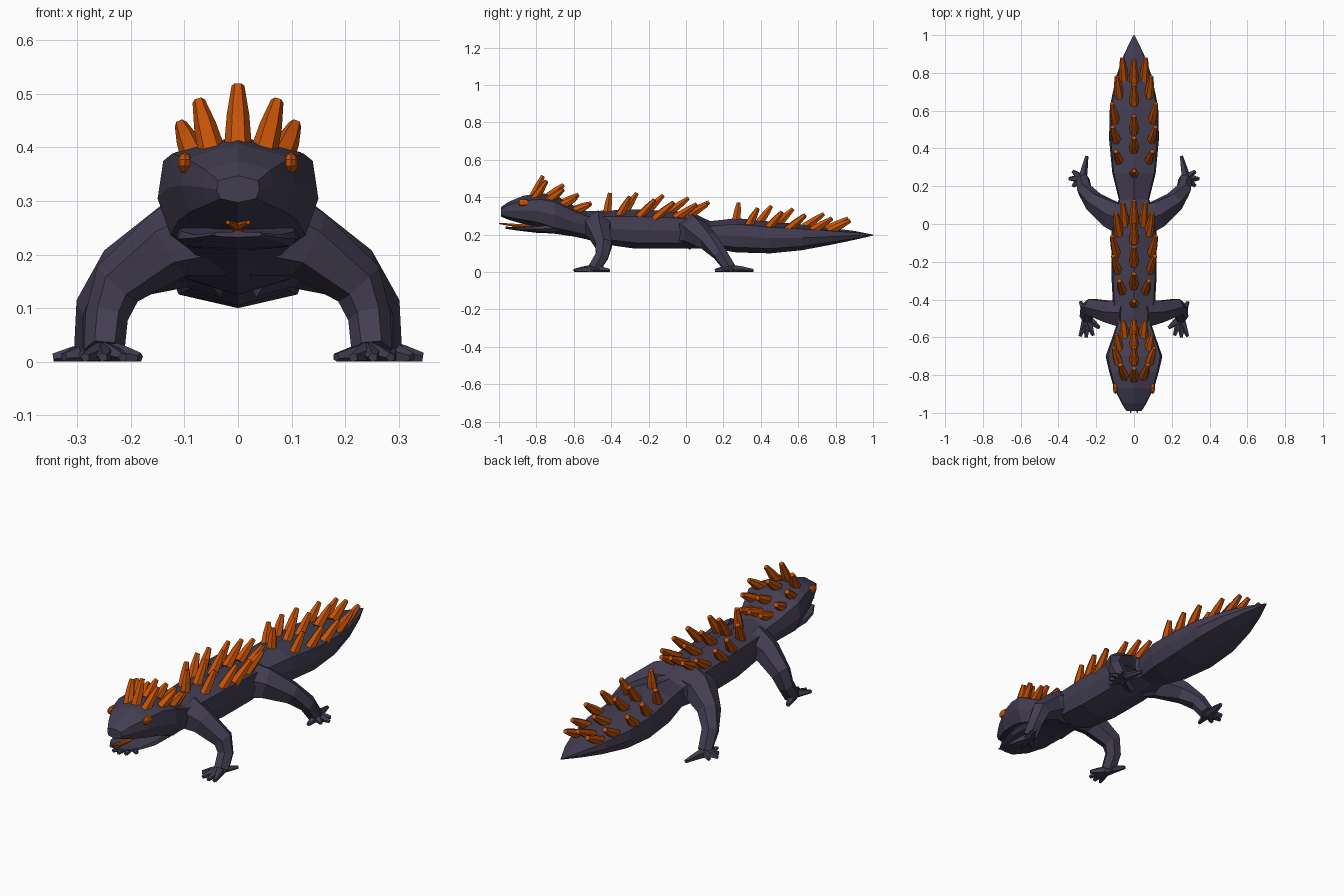
import bpy, bmesh, math
from mathutils import Vector
from mathutils.bvhtree import BVHTree

if "Cube" in bpy.data.objects:
    bpy.data.objects.remove(bpy.data.objects["Cube"])


def material(name, rgb):
    m = bpy.data.materials.new(name)
    m.use_nodes = True
    m.diffuse_color = (*rgb, 1)
    m.node_tree.nodes["Principled BSDF"].inputs["Base Color"].default_value = (*rgb, 1)
    return m


HIDE = material("dark violet hide", (0.055, 0.047, 0.083))
ORANGE = material("burnt orange", (0.56, 0.085, 0.002))


def skin(bm, rings):
    """Join rings of points into a closed flat-faced tube."""
    rows = [[bm.verts.new(p) for p in ring] for ring in rings]
    for a, b in zip(rows, rows[1:]):
        for i in range(len(a)):
            j = (i + 1) % len(a)
            bm.faces.new((a[i], a[j], b[j], b[i]))
    bm.faces.new(rows[0])
    bm.faces.new(rows[-1])


def limb(bm, path, radii, sides=6):
    """Tapered tube along a path; nothing goes below the ground."""
    pts = [Vector(p) for p in path]
    whole = (pts[-1] - pts[0]).normalized()
    ref = Vector((0, 0, 1)) if abs(whole.y) > 0.8 else Vector((0, 1, 0))
    rings = []
    for k, (p, r) in enumerate(zip(pts, radii)):
        d = pts[min(k + 1, len(pts) - 1)] - pts[max(k - 1, 0)]
        u = d.cross(ref).normalized()
        v = d.cross(u).normalized()
        ring = []
        for i in range(sides):
            a = math.tau * i / sides
            q = p + r * (u * math.cos(a) + v * math.sin(a))
            q.z = max(q.z, 0)
            ring.append(q)
        rings.append(ring)
    skin(bm, rings)


def finish(bm, name, mat):
    bmesh.ops.recalc_face_normals(bm, faces=bm.faces)
    mesh = bpy.data.meshes.new(name)
    bm.to_mesh(mesh)
    bm.free()
    mesh.materials.append(mat)
    obj = bpy.data.objects.new(name, mesh)
    bpy.context.collection.objects.link(obj)


def section(y, w, top, bottom):
    """Eight-sided cross-section with a ridged back and keeled belly."""
    half = [(0.93, 0.82), (1, 0.48), (0.84, 0.15)]
    h = top - bottom
    right = [(w * x, y, bottom + h * z) for x, z in half]
    left = [(-x, y, z) for x, y, z in reversed(right)]
    return [(0, y, top)] + right + [(0, y, bottom)] + left


# Head, trunk and tail: y, half width, top, bottom
trunk = [
    (-0.99, 0.04, 0.347, 0.297), (-0.95, 0.065, 0.375, 0.28),
    (-0.87, 0.106, 0.408, 0.257), (-0.78, 0.132, 0.422, 0.235),
    (-0.7, 0.15, 0.412, 0.205), (-0.6, 0.115, 0.355, 0.19),
    (-0.53, 0.092, 0.325, 0.175), (-0.45, 0.11, 0.328, 0.15),
    (-0.27, 0.12, 0.335, 0.125), (-0.05, 0.12, 0.325, 0.125),
    (0.05, 0.11, 0.31, 0.127), (0.13, 0.08, 0.272, 0.127),
    (0.27, 0.115, 0.288, 0.105), (0.45, 0.132, 0.27, 0.1),
    (0.62, 0.128, 0.255, 0.117), (0.78, 0.095, 0.235, 0.147),
    (0.9, 0.052, 0.22, 0.172), (1.0, 0.003, 0.2, 0.195),
]
bm = bmesh.new()
skin(bm, [section(*s) for s in trunk])
surface = BVHTree.FromBMesh(bm)
finish(bm, "head_body_and_tail", HIDE)

# Lower jaw
jaw = [(-0.965, 0.045, 0.243, 0.232), (-0.9, 0.085, 0.24, 0.222),
       (-0.8, 0.112, 0.25, 0.21), (-0.68, 0.115, 0.27, 0.205)]
bm = bmesh.new()
skin(bm, [section(*s) for s in jaw])
finish(bm, "lower_jaw", HIDE)

# Forked tongue
bm = bmesh.new()
limb(bm, [(0, -0.8, 0.242), (0, -0.93, 0.25)], [0.012, 0.01])
for s in (1, -1):
    limb(bm, [(0, -0.92, 0.251), (s * 0.019, -1, 0.26)], [0.009, 0.004])
finish(bm, "forked_tongue", ORANGE)

# Legs: path, radii, palm centre, toe tips
legs = {
    "front": ([(0.05, -0.47, 0.245), (0.13, -0.465, 0.218), (0.225, -0.44, 0.145),
               (0.245, -0.45, 0.085), (0.25, -0.49, 0.02)],
              [0.09, 0.066, 0.05, 0.04, 0.038],
              (0.248, -0.5),
              [(0.285, -0.595), (0.252, -0.6), (0.215, -0.59), (0.183, -0.55), (0.285, -0.41)]),
    "rear": ([(0.04, 0.02, 0.22), (0.12, 0.05, 0.215), (0.215, 0.12, 0.165),
              (0.262, 0.18, 0.1), (0.27, 0.235, 0.02)],
             [0.1, 0.08, 0.055, 0.042, 0.036],
             (0.275, 0.24),
             [(0.345, 0.24), (0.325, 0.2), (0.285, 0.155), (0.325, 0.28), (0.25, 0.36)]),
}
for name, (path, radii, palm, toes) in legs.items():
    for side, s in (("left", 1), ("right", -1)):
        bm = bmesh.new()
        limb(bm, [(s * x, y, z) for x, y, z in path], radii)
        px, py = palm
        for tx, ty in toes:
            mx, my = (px + tx) / 2, (py + ty) / 2
            limb(bm, [(s * px, py, 0.015), (s * mx, my, 0.013), (s * tx, ty, 0.008)],
                 [0.026, 0.018, 0.009], 5)
        finish(bm, f"{side}_{name}_leg", HIDE)

# Eyes sunk into the brow
for side, s in (("left", 1), ("right", -1)):
    bm = bmesh.new()
    bmesh.ops.create_uvsphere(bm, u_segments=8, v_segments=5, radius=1)
    bmesh.ops.scale(bm, verts=bm.verts, vec=(0.014, 0.033, 0.02))
    bmesh.ops.translate(bm, verts=bm.verts, vec=(s * 0.099, -0.868, 0.371))
    finish(bm, f"{side}_eye", ORANGE)


# Spines: blunt tapered spikes that lean further back along each group
def spine(bm, x, y, lean, splay, length):
    hit = surface.ray_cast(Vector((x, y, 1)), Vector((0, 0, -1)))[0]
    d = Vector((x * splay * math.cos(lean), math.sin(lean), math.cos(lean))).normalized()
    limb(bm, [hit - d * 0.02, hit + d * length * 0.45, hit + d * length],
         [0.026, 0.021, 0.012])


# Each group: centre row, paired rows (x, y), splay, first and last lean, first and last length
groups = {
    "head": ([-0.81, -0.72, -0.64, -0.57],
             [(0.052, -0.8), (0.085, -0.72), (0.08, -0.65), (0.05, -0.58)],
             5, 25, 68, 0.108, 0.07),
    "back": ([-0.42, -0.32, -0.2, -0.08, 0.02],
             [(0.062, -0.35), (0.088, -0.24), (0.095, -0.15), (0.08, -0.04), (0.05, 0.01)],
             3, 8, 60, 0.095, 0.12),
    "tail": ([0.27, 0.4, 0.5, 0.65, 0.77],
             [(0.08, 0.34), (0.095, 0.45), (0.1, 0.56), (0.08, 0.69), (0.055, 0.78)],
             2.5, 8, 63, 0.085, 0.11),
}
for name, (centre, pairs, splay, lean0, lean1, len0, len1) in groups.items():
    bm = bmesh.new()
    spots = [(0, y) for y in centre] + [(s * x, y) for x, y in pairs for s in (1, -1)]
    first = min(y for x, y in spots)
    span = max(y for x, y in spots) - first
    for x, y in spots:
        t = ((y - first) / span) ** 0.5
        lean = math.radians(lean0 + (lean1 - lean0) * t)
        spine(bm, x, y, lean, splay, len0 + (len1 - len0) * t)
    finish(bm, f"{name}_spines", ORANGE)
